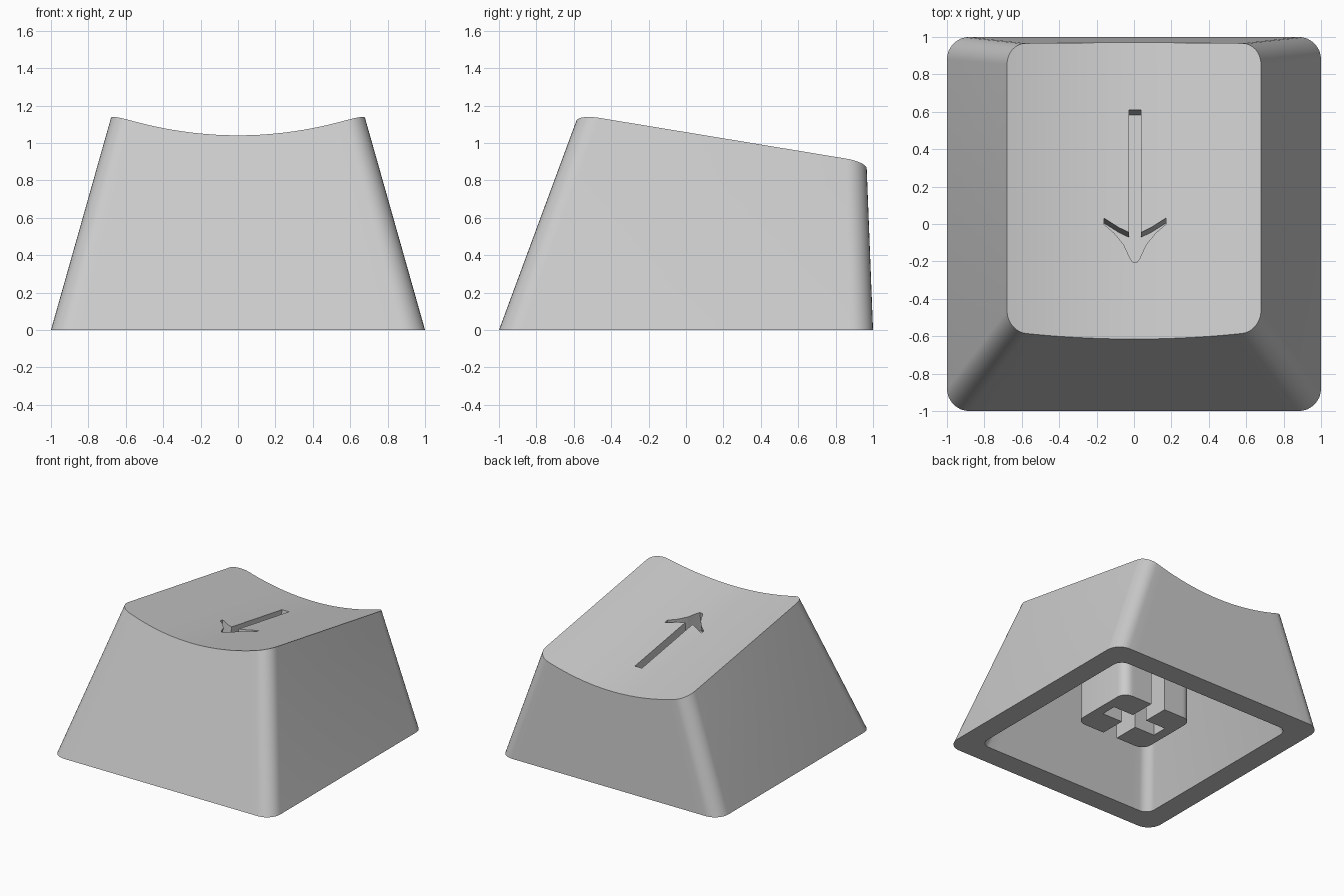
import bpy, bmesh, math
from mathutils import Vector

old = bpy.data.objects.get("Cube")
if old:
    bpy.data.objects.remove(old, do_unlink=True)

SLOPE = 0.165

plastic = bpy.data.materials.new("grey_plastic")
plastic.use_nodes = True
GREY = (0.6, 0.6, 0.6, 1)
plastic.diffuse_color = GREY
plastic.node_tree.nodes["Principled BSDF"].inputs["Base Color"].default_value = GREY


def finish(bm, name):
    bmesh.ops.recalc_face_normals(bm, faces=bm.faces)
    mesh = bpy.data.meshes.new(name)
    bm.to_mesh(mesh)
    bm.free()
    mesh.materials.append(plastic)
    ob = bpy.data.objects.new(name, mesh)
    bpy.context.collection.objects.link(ob)
    return ob


def ring(hx, y0, y1, r, z, arc=8, edge=20):
    """Rounded rectangle: front half left to right, then back half right to left."""
    left = [(-hx + r - r * math.cos(a), r - r * math.sin(a))
            for a in (math.pi / 2 * i / arc for i in range(arc + 1))]
    mid = [(-hx + r + 2 * (hx - r) * i / edge, 0) for i in range(1, edge)]
    half = left + mid + [(-x, d) for x, d in reversed(left)]
    flat = [(x, y0 + d) for x, d in half] + [(x, y1 - d) for x, d in reversed(half)]
    return [Vector((x, y, z(y))) for x, y in flat]


def dish(p):
    """Height of the scooped, sloping top surface."""
    return 1.04 + 0.257 * p.x ** 2 - SLOPE * (p.y + 0.61)


def reach_dish(a, b):
    """Follow the wall line from a through b until it meets the top surface."""
    lo, hi = 0.5, 1.3
    for _ in range(40):
        t = (lo + hi) / 2
        p = a.lerp(b, t)
        if p.z < dish(p):
            lo = t
        else:
            hi = t
    return p


def loft(rings, name):
    """Skin the rings in order and close both ends with strips across y."""
    bm = bmesh.new()
    loops = [[bm.verts.new(p) for p in r] for r in rings]
    n = len(loops[0])
    for a, b in zip(loops, loops[1:]):
        for i in range(n):
            j = (i + 1) % n
            bm.faces.new((a[i], a[j], b[j], b[i]))
    for lp in (loops[0], loops[-1]):
        for i in range(n // 2 - 1):
            bm.faces.new((lp[i], lp[i + 1], lp[-2 - i], lp[-1 - i]))
    return finish(bm, name)


def prism(outline, offset_a, offset_b, name):
    bm = bmesh.new()
    face = bm.faces.new([bm.verts.new(p + offset_a) for p in outline])
    new = bmesh.ops.extrude_face_region(bm, geom=[face])["geom"]
    verts = [g for g in new if isinstance(g, bmesh.types.BMVert)]
    bmesh.ops.translate(bm, verts=verts, vec=offset_b - offset_a)
    return finish(bm, name)


def carve(target, cutter):
    cutter.hide_render = True
    mod = target.modifiers.new("carve", "BOOLEAN")
    mod.operation = "DIFFERENCE"
    mod.solver = "EXACT"
    mod.object = cutter
    bpy.context.view_layer.objects.active = target
    bpy.ops.object.modifier_apply(modifier=mod.name)
    bpy.data.objects.remove(cutter, do_unlink=True)


# Hollow cap: ceiling, inner wall, bottom rim, outer wall, scooped top
floor = lambda y: 0.0
ceiling = lambda y: 0.70 - SLOPE * y
outer = ring(1, -1, 1, 0.12, floor)
guide = ring(0.68, -0.575, 0.965, 0.11, lambda y: 1.155 - SLOPE * (y + 0.61))
top = [reach_dish(a, b) for a, b in zip(outer, guide)]
inner = ring(0.82, -0.82, 0.82, 0.08, floor)
roof = ring(0.60, -0.54, 0.79, 0.08, ceiling)
walls = [[a.lerp(b, k / 6) for a, b in zip(outer, top)] for k in range(7)]
cap = loft([roof, inner] + walls, "key_cap")

# Engraved arrow, sunk square to the sloping top
half = [(-0.032, 0.61), (-0.032, -0.045), (-0.085, -0.02), (-0.165, 0.03),
        (-0.165, -0.003), (-0.11, -0.05), (-0.06, -0.11), (-0.025, -0.185),
        (-0.012, -0.203)]
shape = half + [(-x, y) for x, y in reversed(half)]
outline = [Vector((x + 0.005, y, dish(Vector((0, y, 0))))) for x, y in shape]
normal = Vector((0, SLOPE, 1)).normalized()
carve(cap, prism(outline, normal * -0.16, normal * 0.1, "arrow_cutter"))

# Switch stem with a cross socket
stem = loft([ring(0.33, -0.28, 0.28, 0.08, lambda y: 0.14),
             ring(0.33, -0.28, 0.28, 0.08, lambda y: 0.72 - SLOPE * y)], "stem")
for hx, hy in ((0.065, 0.4), (0.25, 0.065)):
    corners = [Vector((sx * hx, sy * hy, 0)) for sx, sy in
               ((-1, -1), (1, -1), (1, 1), (-1, 1))]
    carve(stem, prism(corners, Vector((0, 0, 0.05)), Vector((0, 0, 0.6)), "socket_cutter"))

# Smooth rounded corners, crisp edges
for ob in (cap, stem):
    bpy.ops.object.select_all(action="DESELECT")
    ob.select_set(True)
    bpy.context.view_layer.objects.active = ob
    bpy.ops.object.shade_smooth_by_angle(angle=math.radians(30))
